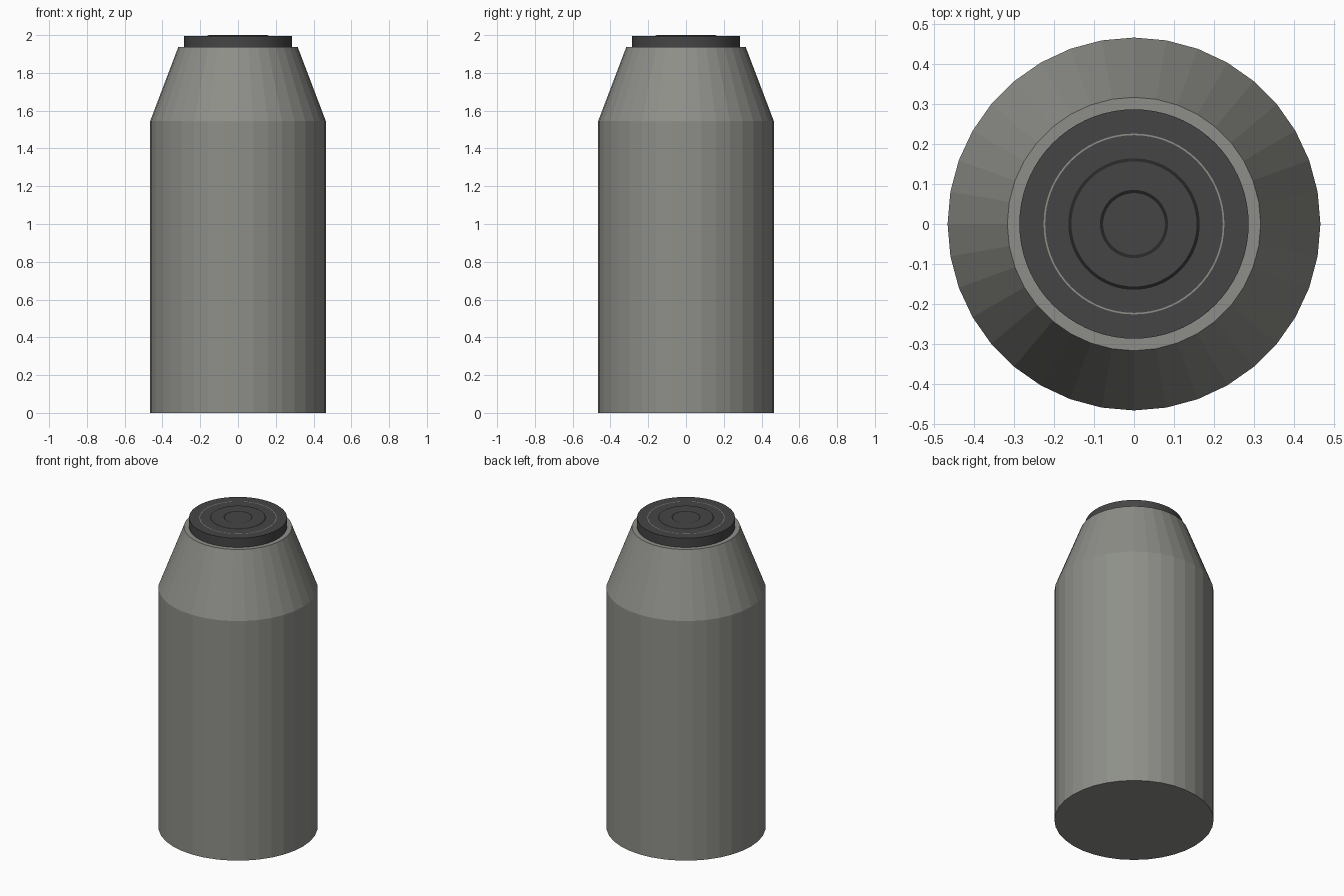
import bpy, bmesh, math

if "Cube" in bpy.data.objects:
    bpy.data.objects.remove(bpy.data.objects["Cube"])

SIDES = 36

def material(name, value):
    m = bpy.data.materials.new(name)
    m.diffuse_color = (*value, 1)
    m.use_nodes = True
    m.node_tree.nodes["Principled BSDF"].inputs["Base Color"].default_value = m.diffuse_color
    return m

warm_grey = material("warm grey", (0.27, 0.275, 0.25))
charcoal = material("charcoal", (0.06, 0.06, 0.06))
black = material("near black", (0.02, 0.02, 0.02))

def lathe(name, profile, mats, sides=SIDES, rule=None):
    """Revolve (radius, z) points; zero radius closes to a pole."""
    bm = bmesh.new()
    rings = []
    for r, z in profile:
        rings.append([bm.verts.new((r * math.cos(2 * math.pi * i / sides),
                                    r * math.sin(2 * math.pi * i / sides), z))
                      for i in range(sides)])
    for k in range(len(rings) - 1):
        a, b = rings[k], rings[k + 1]
        for i in range(sides):
            j = (i + 1) % sides
            f = bm.faces.new((a[i], a[j], b[j], b[i]))
            if rule:
                f.material_index = rule(k)
    bm.faces.new(rings[0][::-1])
    bm.faces.new(rings[-1])
    me = bpy.data.meshes.new(name)
    bm.to_mesh(me)
    bm.free()
    for m in mats:
        me.materials.append(m)
    ob = bpy.data.objects.new(name, me)
    bpy.context.collection.objects.link(ob)
    return ob

# Cylindrical body with tapered shoulder and flat neck
lathe("bottle_body", [(0.465, 0), (0.465, 1.545), (0.316, 1.937)], [warm_grey])

# Cap with a thin pale seam and stepped dark rings on its top
cap = [(0.286, 1.93), (0.286, 1.996),
       (0.2255, 1.996), (0.2215, 1.996),
       (0.164, 1.996), (0.156, 2.0),
       (0.085, 2.0), (0.077, 1.997)]
segment_colour = {2: 1, 4: 2, 6: 2}
lathe("cap", cap, [charcoal, warm_grey, black], 72,
      lambda k: segment_colour.get(k, 0))
